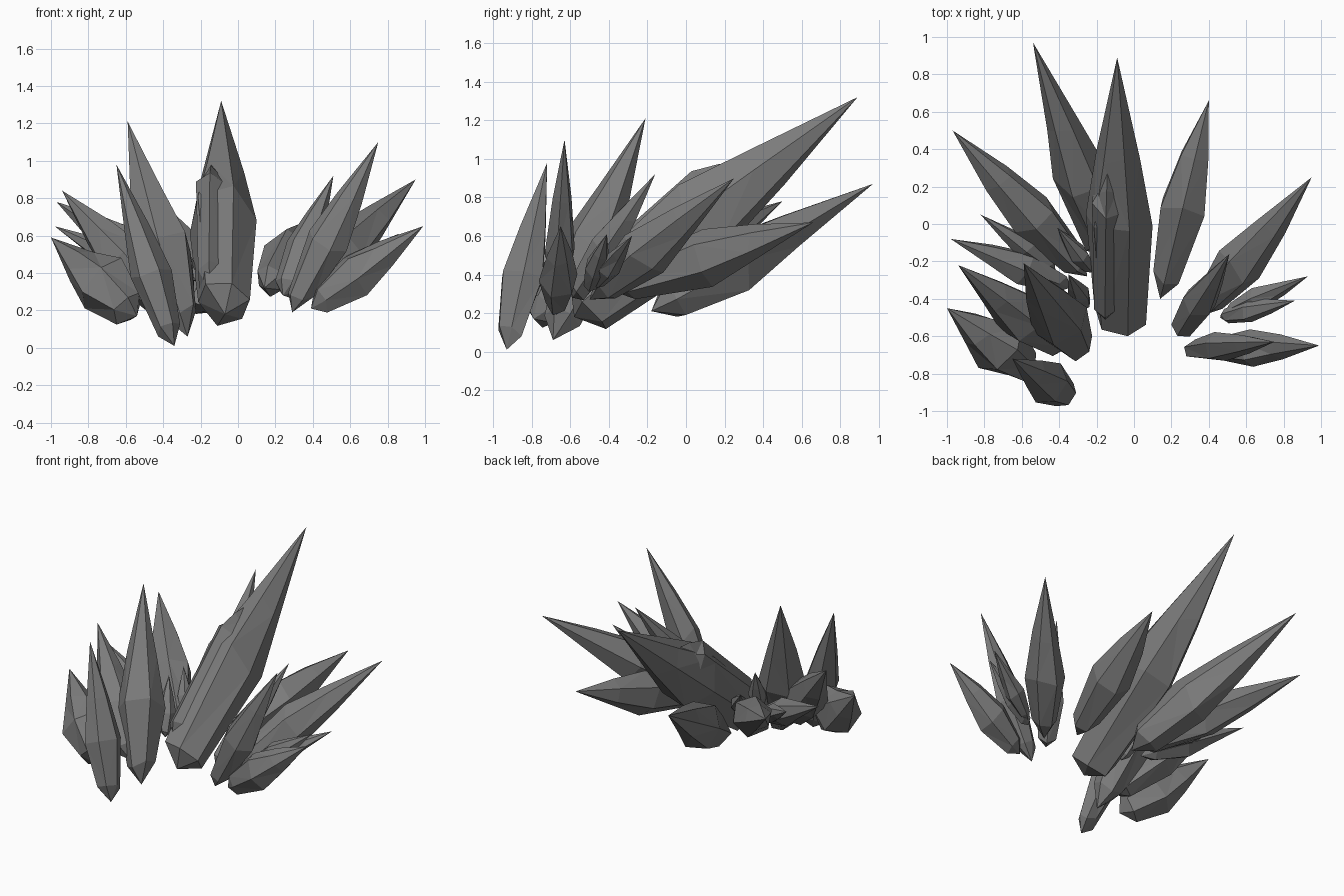
import bpy
import bmesh
import math
import random
from mathutils import Vector

cube = bpy.data.objects.get("Cube")
if cube:
    bpy.data.objects.remove(cube, do_unlink=True)

# Single stone colour
stone = bpy.data.materials.new("grey crystal")
stone.use_nodes = True
colour = (0.2, 0.2, 0.2, 1)
stone.diffuse_color = colour
stone.node_tree.nodes["Principled BSDF"].inputs["Base Color"].default_value = colour

rng = random.Random(4)
SIDES = 6


def shard(name, base, tip, wide, deep, belly=0.4, foot=0.64):
    """Faceted crystal from a blunt base to a sharp tip, widest at the belly."""
    base, tip = Vector(base), Vector(tip)
    axis = tip - base
    side = axis.cross(Vector((0, 0, 1))).normalized()
    up = side.cross(axis).normalized()
    twist = rng.uniform(0, math.tau / SIDES)
    bm = bmesh.new()
    root, point = bm.verts.new(base), bm.verts.new(tip)
    # Rings: blunt foot, belly, shoulder
    rings = []
    for along, size in ((belly * (1 - foot) * 0.7, foot), (belly, 1.05),
                        (belly + (1 - belly) * 0.42, 0.65)):
        ring = []
        for i in range(SIDES):
            angle = twist + math.tau * i / SIDES
            t = along + rng.uniform(-0.03, 0.03)
            r = size * rng.uniform(0.94, 1.06)
            ring.append(bm.verts.new(base + axis * t
                                     + side * math.cos(angle) * r * wide
                                     + up * math.sin(angle) * r * deep))
        rings.append(ring)
    for i in range(SIDES):
        j = (i + 1) % SIDES
        bm.faces.new((root, rings[0][j], rings[0][i]))
        bm.faces.new((point, rings[-1][i], rings[-1][j]))
        for low, high in zip(rings, rings[1:]):
            bm.faces.new((low[i], low[j], high[j], high[i]))
    bmesh.ops.triangulate(bm, faces=[f for f in bm.faces if len(f.verts) > 3])
    bmesh.ops.recalc_face_normals(bm, faces=bm.faces)
    mesh = bpy.data.meshes.new(name)
    bm.to_mesh(mesh)
    bm.free()
    mesh.materials.append(stone)
    bpy.context.collection.objects.link(bpy.data.objects.new(name, mesh))


# Large shards in the middle and at the back
shard("main_shard", (-.07, -.58, .18), (-.09, .89, 1.32), .18, .2, .43, .78)
shard("main_side_shard", (-.15, -.52, .3), (-.14, .33, .98), .09, .15, .76, .8)
shard("back_right_shard", (-.13, -.18, .21), (-.54, .97, .87), .14, .16, .38, .72)
shard("back_left_shard", (.14, -.4, .32), (.40, .66, .67), .13, .14, .48)

# Left fan
shard("left_wide_shard", (.33, -.5, .27), (.95, .25, .9), .12, .13)
shard("left_inner_shard", (.24, -.59, .28), (.51, -.16, .92), .09, .09, .4, .75)
shard("left_tall_shard", (.29, -.67, .19), (.75, -.63, 1.1), .08, .11)
shard("left_front_shard", (.39, -.67, .21), (.99, -.65, .65), .1, .12)
shard("left_small_upper", (.48, -.48, .33), (.93, -.28, .6), .06, .06)
shard("left_small_lower", (.46, -.5, .32), (.86, -.41, .61), .06, .07)

# Right fan
shard("right_back_shard", (-.25, -.28, .33), (-.97, .5, .78), .13, .13)
shard("right_side_shard", (-.34, -.34, .32), (-.98, -.08, .65), .09, .09)
shard("right_small_shard", (-.42, -.25, .38), (-.82, .05, .62), .06, .06)
shard("right_middle_shard", (-.37, -.67, .2), (-.94, -.22, .84), .13, .14)
shard("right_tall_shard", (-.27, -.69, .06), (-.59, -.21, 1.21), .15, .15)
shard("right_low_shard", (-.54, -.79, .17), (-1, -.45, .59), .15, .16)
shard("right_front_shard", (-.34, -.93, .01), (-.65, -.72, .98), .12, .1)

# Little chips between the large shards
shard("chip_back", (-.22, -.26, .36), (-.41, -.02, .6), .05, .06)
shard("chip_inner", (-.26, -.44, .3), (-.35, -.27, .65), .06, .06)
